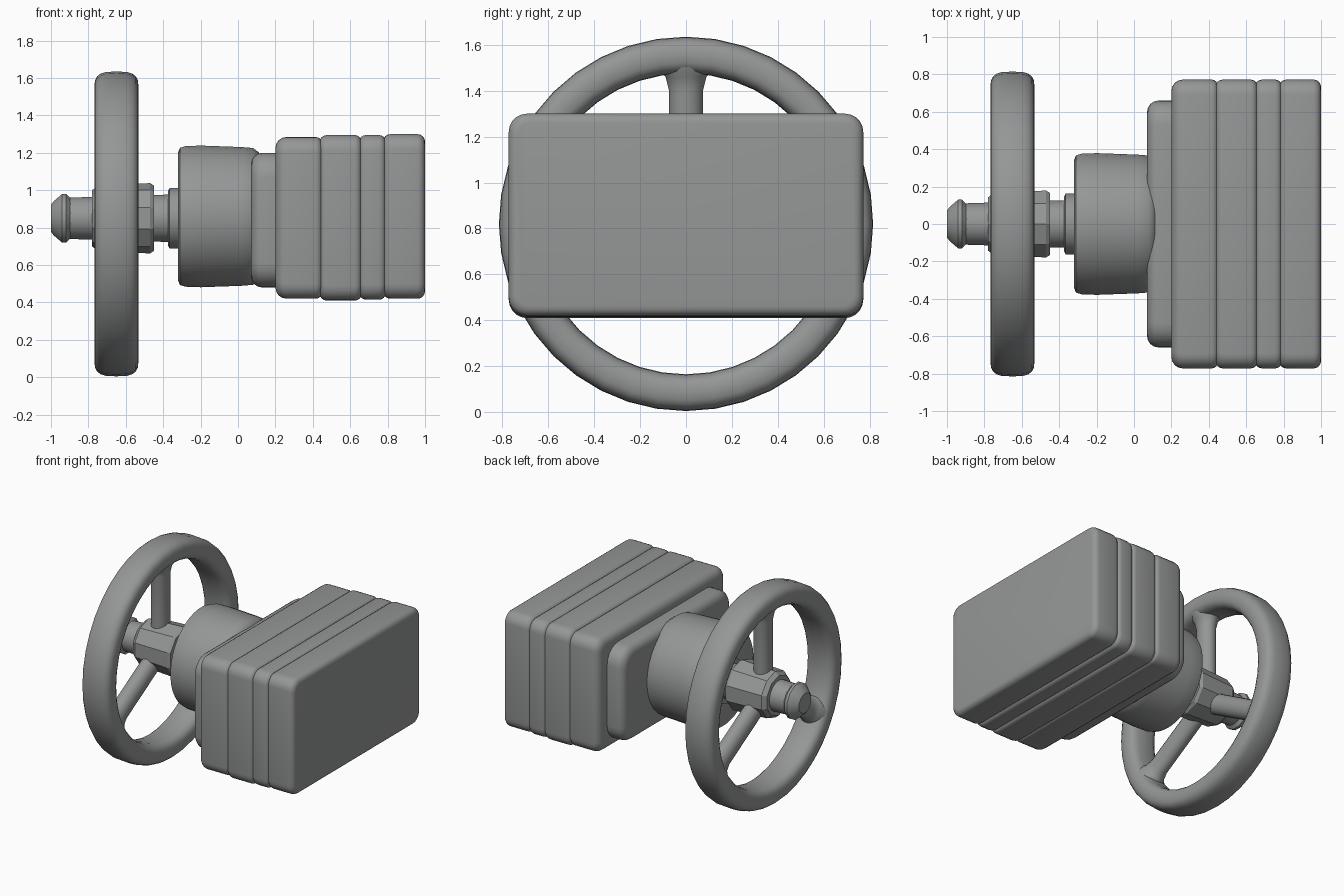
import bpy, bmesh, math
from mathutils import Vector, Matrix

if "Cube" in bpy.data.objects:
    bpy.data.objects.remove(bpy.data.objects["Cube"])

grey = bpy.data.materials.new("plain grey")
grey.diffuse_color = (0.3, 0.31, 0.305, 1)
grey.use_nodes = True
grey.node_tree.nodes["Principled BSDF"].inputs["Base Color"].default_value = grey.diffuse_color


def finish(name, bm, angle=35):
    bmesh.ops.recalc_face_normals(bm, faces=bm.faces)
    me = bpy.data.meshes.new(name)
    bm.to_mesh(me)
    bm.free()
    me.materials.append(grey)
    ob = bpy.data.objects.new(name, me)
    bpy.context.collection.objects.link(ob)
    bpy.ops.object.select_all(action='DESELECT')
    ob.select_set(True)
    bpy.context.view_layer.objects.active = ob
    bpy.ops.object.shade_smooth_by_angle(angle=math.radians(angle))
    return ob


def loft(name, rings, closed=False, angle=35):
    """Skin equal-sized rings of points; cap the ends unless closed."""
    bm = bmesh.new()
    vs = [[bm.verts.new(p) for p in ring] for ring in rings]
    n = len(vs[0])
    pairs = list(zip(vs, vs[1:])) + ([(vs[-1], vs[0])] if closed else [])
    for a, b in pairs:
        for i in range(n):
            j = (i + 1) % n
            bm.faces.new((a[i], a[j], b[j], b[i]))
    if not closed:
        bm.faces.new(vs[0])
        bm.faces.new(vs[-1])
    return finish(name, bm, angle)


def circle(x, r, cy, cz, n):
    return [(x, cy + r * math.cos(math.tau * (i + .5) / n),
             cz + r * math.sin(math.tau * (i + .5) / n)) for i in range(n)]


def turned(name, profile, cy=0.0, cz=0.85, n=32, angle=35):
    return loft(name, [circle(x, r, cy, cz, n) for x, r in profile], angle=angle)


def rounded_rect(x, hy, hz, cz, r, seg=5):
    pts = []
    for k, (sy, sz) in enumerate(((1, 1), (-1, 1), (-1, -1), (1, -1))):
        for i in range(seg + 1):
            a = math.pi / 2 * (k + i / seg)
            pts.append((x, sy * (hy - r) + r * math.cos(a),
                        cz + sz * (hz - r) + r * math.sin(a)))
    return pts


def slab(name, x0, x1, hy, z0, z1, corner, b0, b1, seg=4):
    """Rounded block with its own edge radius at each end."""
    hz, cz = (z1 - z0) / 2, (z0 + z1) / 2
    ends = []
    for i in range(seg + 1):
        a = math.pi / 2 * i / seg
        ends.append((1 - math.cos(a), 1 - math.sin(a)))
    prof = [(x0 + b0 * u, b0 * v) for u, v in ends]
    prof += [(x1 - b1 * u, b1 * v) for u, v in reversed(ends)]
    return loft(name, [rounded_rect(x, hy - d, hz - d, cz, corner - d * .6)
                       for x, d in prof])


# Hand wheel rim: squashed-round section swept round the x axis
WX, WZ = -0.65, 0.82
rim = []
for i in range(40):
    a = math.tau * i / 40
    ring = []
    for k in range(20):
        t = math.tau * k / 20
        c, s = math.cos(t), math.sin(t)
        u = math.copysign(abs(c) ** 0.6, c) * 0.118
        r = 0.735 + math.copysign(abs(s) ** 0.75, s) * 0.08
        ring.append((WX + u, r * math.cos(a), WZ + r * math.sin(a)))
    rim.append(ring)
loft("wheel_rim", rim, closed=True, angle=50)

# Three spokes, flared where they meet the rim
for i in range(3):
    ob = turned(f"wheel_spoke_{i + 1}",
                [(0.08, .075), (0.58, .075), (0.64, .09), (0.68, .125), (0.72, .13)],
                cz=0, n=20)
    ang = math.pi / 2 + math.tau * i / 3
    d = Vector((0, math.cos(ang), math.sin(ang)))
    side = Vector((1, 0, 0))
    m = Matrix((d, side, d.cross(side))).transposed().to_4x4()
    # keep the flare inside the rim width
    ob.data.transform(Matrix.Translation((WX, 0, WZ)) @ m @ Matrix.Diagonal((1, .85, 1, 1)))

# Wheel hub, stem and end knob
turned("wheel_hub", [(-.78, .15), (-.75, .175), (-.47, .188), (-.45, .175)], n=10, angle=25)
turned("stem", [(-.95, .11), (-.3, .13)], n=24)
turned("stem_knob", [(-1, .075), (-.985, .095), (-.94, .135), (-.92, .135), (-.895, .11)], n=12)
turned("stem_collar", [(-.375, .145), (-.365, .163), (-.30, .163)])

# Round neck of the housing
turned("neck_drum", [(-.32, .345), (-.31, .368), (-.28, .377), (-.2, .38),
                     (.02, .372), (.08, .367), (.11, .345), (.13, .30)], cz=.86, n=40)

# Mounting plate and the stack of rounded body slabs
slab("mounting_plate", .07, .24, .66, .48, 1.20, .13, .06, .02)
slab("body_slab_1", .20, .45, .772, .42, 1.285, .08, .06, .035)
slab("body_slab_2", .435, .66, .772, .41, 1.295, .08, .04, .035)
slab("body_slab_3", .645, .79, .772, .415, 1.295, .08, .04, .035)
slab("body_slab_4", .775, 1.0, .772, .42, 1.30, .08, .04, .04)
slab("body_core", .25, .95, .74, .45, 1.26, .07, .02, .02)
